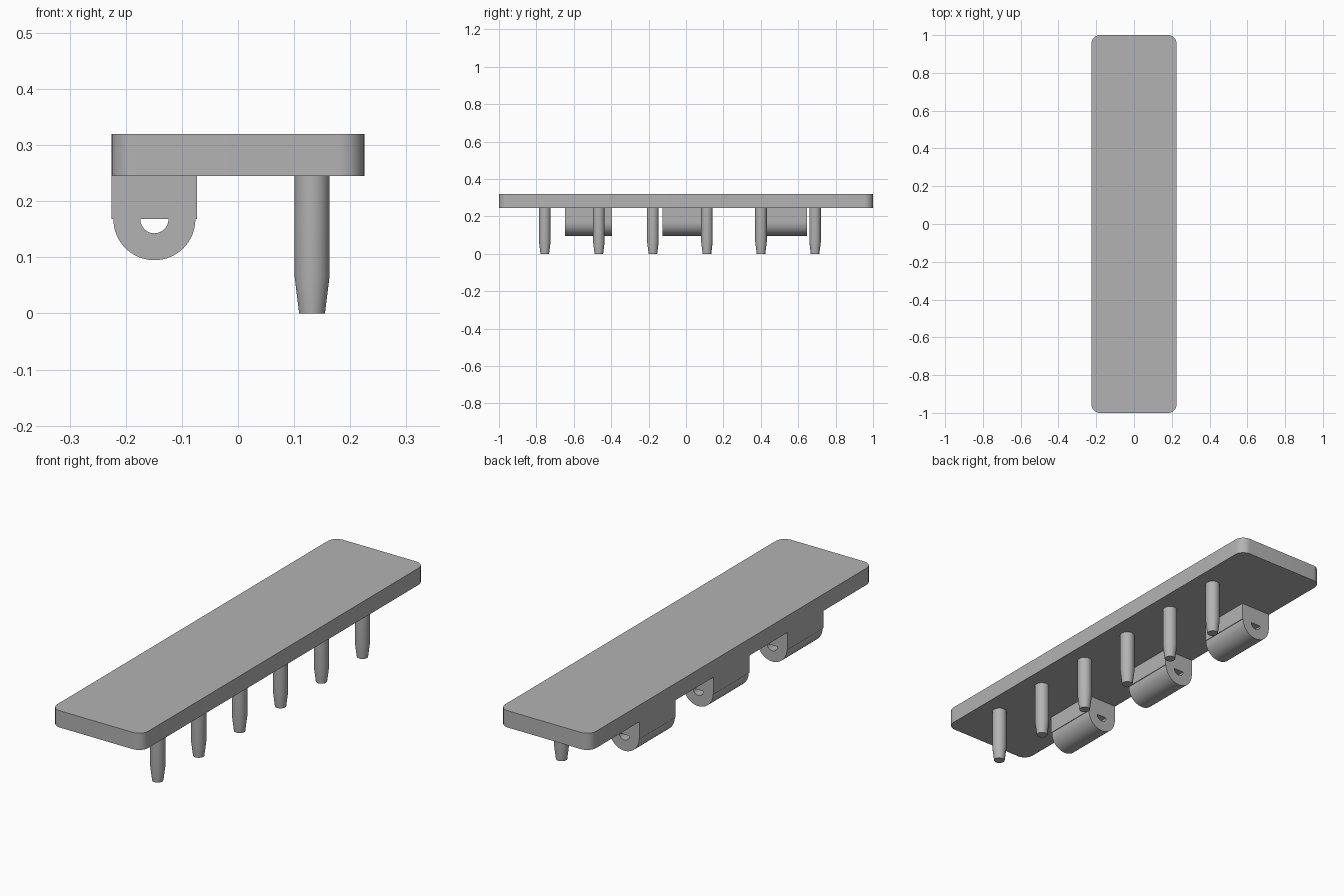
import bpy
import bmesh
from math import sin, cos, pi, radians
from mathutils import Matrix

cube = bpy.data.objects.get("Cube")
if cube:
    bpy.data.objects.remove(cube, do_unlink=True)

grey = bpy.data.materials.new("plain grey")
grey.use_nodes = True
colour = (0.45, 0.45, 0.45, 1)
grey.diffuse_color = colour
grey.node_tree.nodes["Principled BSDF"].inputs["Base Color"].default_value = colour

PLATE_BOTTOM, PLATE_TOP = 0.245, 0.32


def finish(name, bm):
    bmesh.ops.recalc_face_normals(bm, faces=bm.faces)
    mesh = bpy.data.meshes.new(name)
    bm.to_mesh(mesh)
    bm.free()
    mesh.materials.append(grey)
    obj = bpy.data.objects.new(name, mesh)
    bpy.context.collection.objects.link(obj)
    bpy.ops.object.select_all(action="DESELECT")
    obj.select_set(True)
    bpy.context.view_layer.objects.active = obj
    bpy.ops.object.shade_smooth_by_angle(angle=radians(30))
    return obj


def extrude(bm, faces, offset):
    result = bmesh.ops.extrude_face_region(bm, geom=faces)
    verts = [g for g in result["geom"] if isinstance(g, bmesh.types.BMVert)]
    bmesh.ops.translate(bm, verts=verts, vec=offset)


# Flat plate with rounded upright corners
def make_plate(half_x=0.225, half_y=1.0, radius=0.045, steps=12):
    bm = bmesh.new()
    ring = []
    for quarter, (sx, sy) in enumerate([(1, 1), (-1, 1), (-1, -1), (1, -1)]):
        for i in range(steps + 1):
            a = (quarter + i / steps) * pi / 2
            ring.append(bm.verts.new((sx * (half_x - radius) + radius * cos(a),
                                      sy * (half_y - radius) + radius * sin(a),
                                      PLATE_BOTTOM)))
    extrude(bm, [bm.faces.new(ring)], (0, 0, PLATE_TOP - PLATE_BOTTOM))
    finish("plate", bm)


# Round pin with a tapered tip
def make_pin(name, y, x=0.132, radius=0.031, tip=0.023, taper=0.065):
    bm = bmesh.new()
    for r1, r2, z1, z2 in [(tip, radius, 0, taper),
                           (radius, radius, taper, PLATE_BOTTOM)]:
        bmesh.ops.create_cone(bm, cap_ends=True, segments=40, radius1=r1, radius2=r2,
                              depth=z2 - z1,
                              matrix=Matrix.Translation((x, y, (z1 + z2) / 2)))
    # Remove the caps inside the pin and weld the two sections
    inner = [f for f in bm.faces if len(f.verts) > 4
             and abs(f.calc_center_median().z - taper) < 0.001]
    bmesh.ops.delete(bm, geom=inner, context="FACES_ONLY")
    bmesh.ops.remove_doubles(bm, verts=bm.verts, dist=0.0001)
    finish(name, bm)


# Hinge lug: a block with a half-round eye below it
def make_lug(name, y, x=-0.149, z=0.168, half=0.126, steps=32):
    bm = bmesh.new()
    size = (0.152, 2 * half, PLATE_BOTTOM - z)
    bmesh.ops.create_cube(bm, size=1, matrix=Matrix.Translation(
        (x, y, (PLATE_BOTTOM + z) / 2)) @ Matrix.Diagonal((*size, 1)))
    finish(name + "_block", bm)

    bm = bmesh.new()
    arcs = []
    for r in (0.025, 0.073):
        arcs.append([bm.verts.new((x + r * cos(pi + pi * i / steps), y - half,
                                   z + r * sin(pi + pi * i / steps)))
                     for i in range(steps + 1)])
    inner, outer = arcs
    faces = [bm.faces.new((inner[i], outer[i], outer[i + 1], inner[i + 1]))
             for i in range(steps)]
    extrude(bm, faces, (0, 2 * half, 0))
    finish(name + "_eye", bm)


make_plate()
for n in range(6):
    make_pin(f"pin_{n + 1}", -0.755 + 0.289 * n)
for n in range(3):
    make_lug(f"hinge_lug_{n + 1}", 0.522 * (n - 1))
